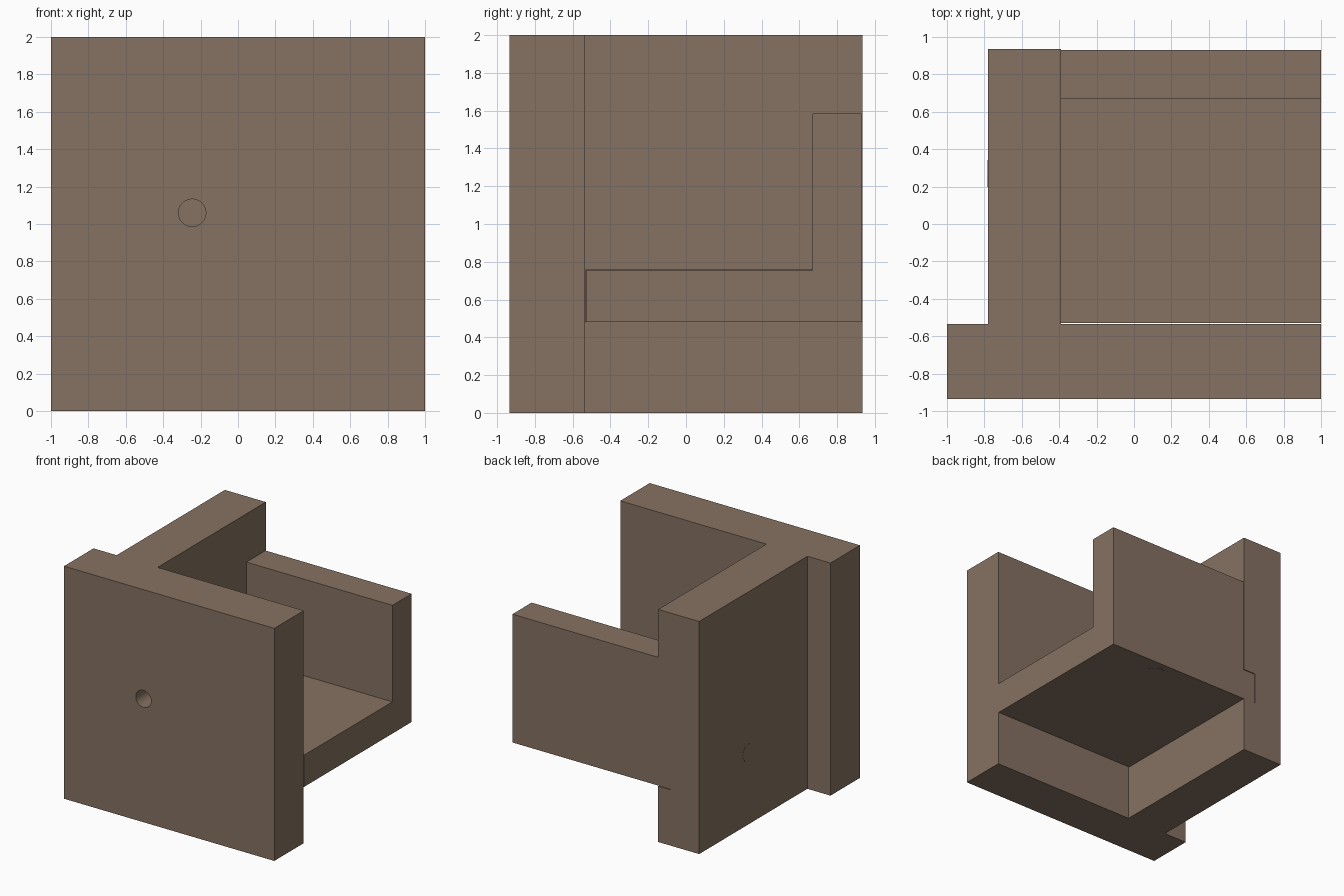
import bpy, bmesh, math
from mathutils import Vector

if "Cube" in bpy.data.objects:
    bpy.data.objects.remove(bpy.data.objects["Cube"])

brown = bpy.data.materials.new("warm_brown")
brown.diffuse_color = (0.238, 0.168, 0.122, 1)
brown.use_nodes = True
brown.node_tree.nodes["Principled BSDF"].inputs["Base Color"].default_value = brown.diffuse_color


def prism(name, outline, direction):
    """Extrude a closed 3D outline along a direction vector."""
    bm = bmesh.new()
    face = bm.faces.new([bm.verts.new(p) for p in outline])
    ext = bmesh.ops.extrude_face_region(bm, geom=[face])
    verts = [v for v in ext["geom"] if isinstance(v, bmesh.types.BMVert)]
    bmesh.ops.translate(bm, verts=verts, vec=Vector(direction))
    bmesh.ops.recalc_face_normals(bm, faces=bm.faces)
    mesh = bpy.data.meshes.new(name)
    bm.to_mesh(mesh)
    bm.free()
    mesh.materials.append(brown)
    obj = bpy.data.objects.new(name, mesh)
    bpy.context.collection.objects.link(obj)
    return obj


def box(name, x0, x1, y0, y1, z0, z1):
    return prism(name, [(x0, y0, z0), (x1, y0, z0), (x1, y1, z0), (x0, y1, z0)],
                 (0, 0, z1 - z0))


def rod(name, centre, depth, rotation=(0, 0, 0), radius=0.073):
    bpy.ops.mesh.primitive_cylinder_add(vertices=48, radius=radius, depth=depth,
                                        location=centre, rotation=rotation)
    obj = bpy.context.object
    obj.name = name
    obj.data.materials.append(brown)
    smooth(obj)
    return obj


def activate(obj):
    bpy.ops.object.select_all(action='DESELECT')
    obj.select_set(True)
    bpy.context.view_layer.objects.active = obj


def smooth(obj):
    activate(obj)
    bpy.ops.object.shade_smooth_by_angle(angle=math.radians(30))


def cut(obj, cutter):
    cutter.hide_render = True
    mod = obj.modifiers.new("cut", 'BOOLEAN')
    mod.operation = 'DIFFERENCE'
    mod.solver = 'EXACT'
    mod.object = cutter
    activate(obj)
    bpy.ops.object.modifier_apply(modifier=mod.name)
    bpy.data.objects.remove(cutter)


quarter = math.pi / 2

# front plate and side wall in one T-shaped upright
plan = [(-1, -0.935), (1, -0.935), (1, -0.535), (-0.39, -0.535),
        (-0.39, 0.935), (-0.78, 0.935), (-0.78, -0.535), (-1, -0.535)]
frame = prism("upright_frame", [(x, y, 0) for x, y in plan], (0, 0, 2))

# round hole through the plate, and slot in the wall for the tray tongue
cut(frame, rod("hole_cutter", (-0.245, -0.735, 1.06), 0.6, (quarter, 0, 0)))
cut(frame, box("slot_cutter", -0.508, -0.3, -0.533, 1.1, 0.48, 0.757))
smooth(frame)

# L-shaped tray: floor plus back wall
side = [(-0.53, 0.482), (0.93, 0.482), (0.93, 1.585), (0.67, 1.585),
        (0.67, 0.755), (-0.53, 0.755)]
prism("tray", [(-0.389, y, z) for y, z in side], (1.389, 0, 0))
box("tray_tongue", -0.506, -0.389, -0.53, 0.93, 0.482, 0.755)

# flush dowels through the wall and through the tray floor
rod("wall_dowel", (-0.682, 0.27, 0.618), 0.2, (0, quarter, 0))
rod("floor_dowel", (0.445, 0.80, 0.58), 0.2)
